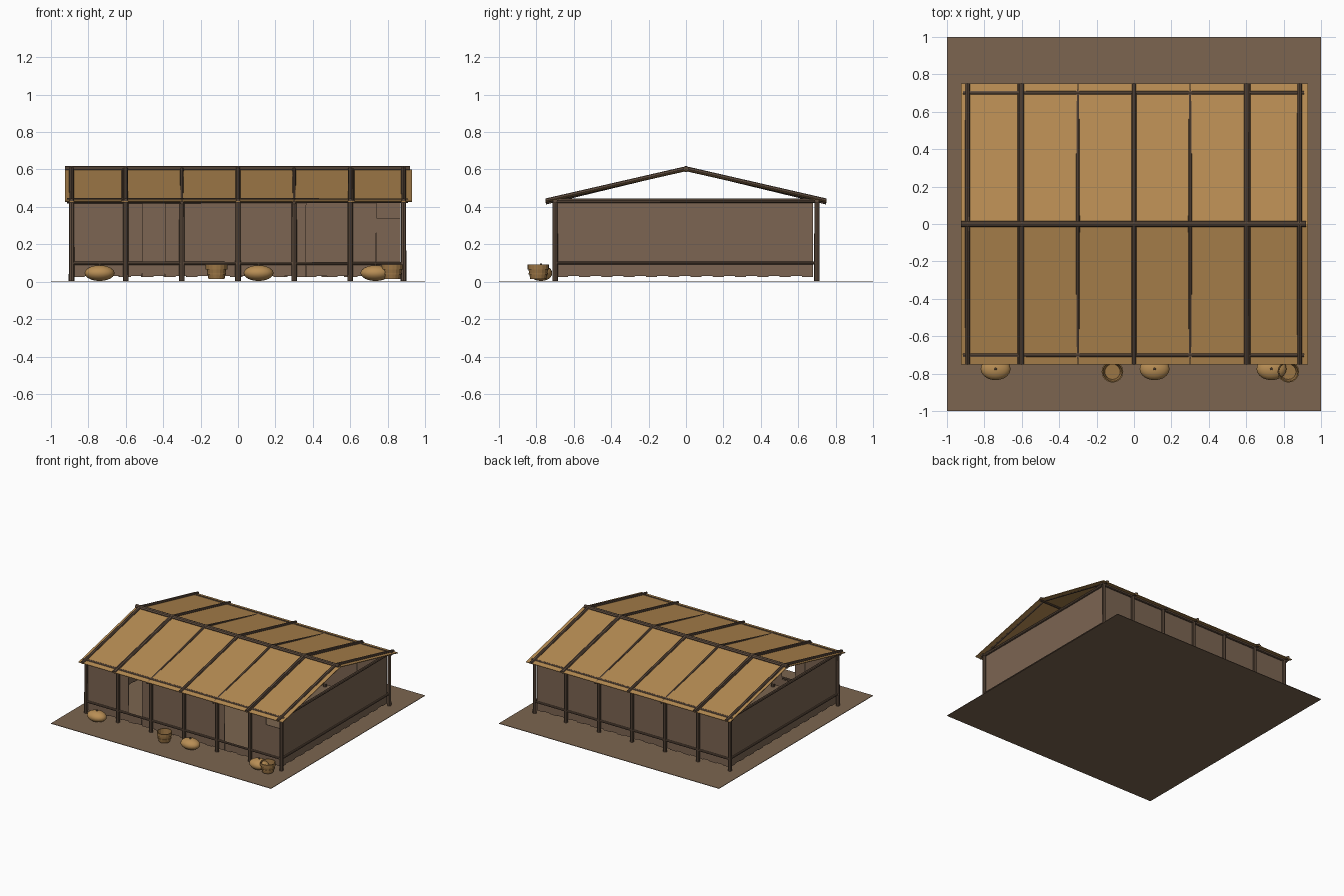
import bpy, bmesh, math
from mathutils import Vector

cube = bpy.data.objects.get("Cube")
if cube:
    bpy.data.objects.remove(cube, do_unlink=True)


def material(name, color):
    m = bpy.data.materials.new(name)
    m.use_nodes = True
    m.diffuse_color = (*color, 1)
    m.node_tree.nodes["Principled BSDF"].inputs["Base Color"].default_value = (*color, 1)
    return m


EARTH = material("earth_brown", (0.20, 0.13, 0.08))
CLOTH = material("wall_brown", (0.20, 0.13, 0.085))
WOOD = material("dark_wood", (0.12, 0.077, 0.05))
THATCH = material("tan_roof", (0.47, 0.26, 0.085))
SACK = material("sack_tan", (0.48, 0.27, 0.09))
WICKER = material("basket_tan", (0.33, 0.18, 0.06))


def finish(name, bm, mat, smooth=False):
    mesh = bpy.data.meshes.new(name)
    bm.to_mesh(mesh)
    bm.free()
    mesh.materials.append(mat)
    for p in mesh.polygons:
        p.use_smooth = smooth
    ob = bpy.data.objects.new(name, mesh)
    bpy.context.collection.objects.link(ob)
    return ob


def pole(name, a, b, r):
    """Round pole between two points."""
    a, b = Vector(a), Vector(b)
    bm = bmesh.new()
    bmesh.ops.create_cone(bm, cap_ends=True, segments=8, radius1=r, radius2=r * 0.92,
                          depth=(b - a).length)
    ob = finish(name, bm, WOOD)
    ob.location = (a + b) / 2
    ob.rotation_euler = (b - a).to_track_quat("Z", "Y").to_euler()
    return ob


def sheet(name, pieces, mat, thick):
    """Thin cloth or roof panels, each given by its corner loop."""
    bm = bmesh.new()
    for loop in pieces:
        bm.faces.new([bm.verts.new(p) for p in loop])
    ob = finish(name, bm, mat)
    mod = ob.modifiers.new("thickness", "SOLIDIFY")
    mod.thickness = thick
    mod.offset = 0
    return ob


def hanging(place, start, end, low, high, ragged=True):
    """Wall piece with an uneven lower hem; place maps (distance, height) to a point."""
    n = max(2, round((end - start) / 0.06))
    step = (end - start) / n
    hem = []
    for i in range(n):
        z = low + (0.006 if ragged and i % 2 else 0)
        hem += [place(start + i * step, z), place(start + (i + 1) * step - 0.002, z)]
    return hem + [place(end, high), place(start, high)]


# Ground
sheet("ground", [[(-1, -1, 0), (1, -1, 0), (1, 1, 0), (-1, 1, 0)]], EARTH, 0.004)

POSTS = (-0.89, -0.6, -0.3, 0, 0.3, 0.6, 0.885)
EAVE, RIDGE, SLOPE = 0.428, 0.597, 0.75

# Posts, rails and rafters on both long sides
for side, label in ((-1, "front"), (1, "back")):
    y = side * 0.7
    for i, x in enumerate(POSTS):
        pole(f"{label}_post_{i}", (x, y, 0.004), (x, y, 0.445), 0.015)
        inner = abs(x) == 0.3
        r = 0.010 if inner else 0.013
        drop = -0.006 if inner else 0.005
        pole(f"{label}_rafter_{i}", (x, 0, RIDGE + 0.007),
             (x, side * SLOPE, EAVE + drop), r)
        if abs(x) == 0.6:
            pole(f"{label}_double_rafter_{i}", (x * 1.025, 0, RIDGE + 0.004),
                 (x * 1.025, side * SLOPE, EAVE + 0.003), 0.008)
    pole(f"{label}_top_rail", (-0.915, y, 0.433), (0.91, y, 0.433), 0.014)
    pole(f"{label}_low_rail", (-0.89, y, 0.098), (0.885, y, 0.098), 0.009)
    sheet(f"{label}_roof", [[(-0.925, 0, RIDGE), (0.93, 0, RIDGE),
                             (0.93, side * SLOPE, EAVE), (-0.925, side * SLOPE, EAVE)]],
          THATCH, 0.005)
pole("ridge_pole", (-0.925, 0, 0.602), (0.92, 0, 0.602), 0.017)

# End rails and end walls, gables left open
for x, label in ((-0.89, "right"), (0.885, "left")):
    pole(f"{label}_top_rail", (x, -0.7, 0.433), (x, 0.7, 0.433), 0.012)
    pole(f"{label}_low_rail", (x, -0.7, 0.1), (x, 0.7, 0.1), 0.009)
    sheet(f"{label}_wall", [hanging(lambda d, z: (x * 0.99, d, z), -0.69, 0.68, 0.025, 0.435)],
          CLOTH, 0.004)

# Back wall in one piece
sheet("back_wall", [hanging(lambda d, z: (d, 0.69, z), -0.88, 0.87, 0.025, 0.43)], CLOTH, 0.004)


# Front wall with a doorway, a wide opening and a corner window
def front(d, z):
    return (d, -0.69, z)


sheet("front_wall", [
    hanging(front, -0.88, -0.51, 0.025, 0.43),
    hanging(front, -0.51, -0.39, 0.025, 0.09),
    hanging(front, -0.39, 0.365, 0.025, 0.43),
    hanging(front, 0.365, 0.59, 0.025, 0.09),
    hanging(front, 0.59, 0.74, 0.025, 0.43),
    hanging(front, 0.74, 0.87, 0.025, 0.34)], CLOTH, 0.004)

# Sacks with tied tops
for i, x in enumerate((-0.74, 0.11, 0.735)):
    bm = bmesh.new()
    bmesh.ops.create_uvsphere(bm, u_segments=20, v_segments=12, radius=1)
    bmesh.ops.scale(bm, vec=(0.08, 0.06, 0.042), verts=bm.verts)
    finish(f"sack_{i}", bm, SACK, True).location = (x, -0.775, 0.046)
    bm = bmesh.new()
    bmesh.ops.create_cone(bm, cap_ends=True, segments=8, radius1=0.008, radius2=0.005, depth=0.012)
    finish(f"sack_tie_{i}", bm, WOOD).location = (x, -0.775, 0.09)

# Open baskets turned from a stepped profile
PROFILE = [(0, 0.018), (0.043, 0.018), (0.047, 0.042), (0.052, 0.042), (0.052, 0.05),
           (0.049, 0.05), (0.052, 0.07), (0.058, 0.07), (0.058, 0.096), (0.052, 0.096),
           (0.041, 0.025), (0, 0.025)]
for i, x in enumerate((-0.115, 0.825)):
    bm = bmesh.new()
    verts = [bm.verts.new((r, 0, z)) for r, z in PROFILE]
    edges = [bm.edges.new(pair) for pair in zip(verts, verts[1:])]
    bmesh.ops.spin(bm, geom=verts + edges, cent=(0, 0, 0), axis=(0, 0, 1),
                   angle=math.tau, steps=16)
    bmesh.ops.remove_doubles(bm, verts=bm.verts, dist=0.0005)
    bmesh.ops.recalc_face_normals(bm, faces=bm.faces)
    finish(f"basket_{i}", bm, WICKER).location = (x, -0.79, -0.004)
